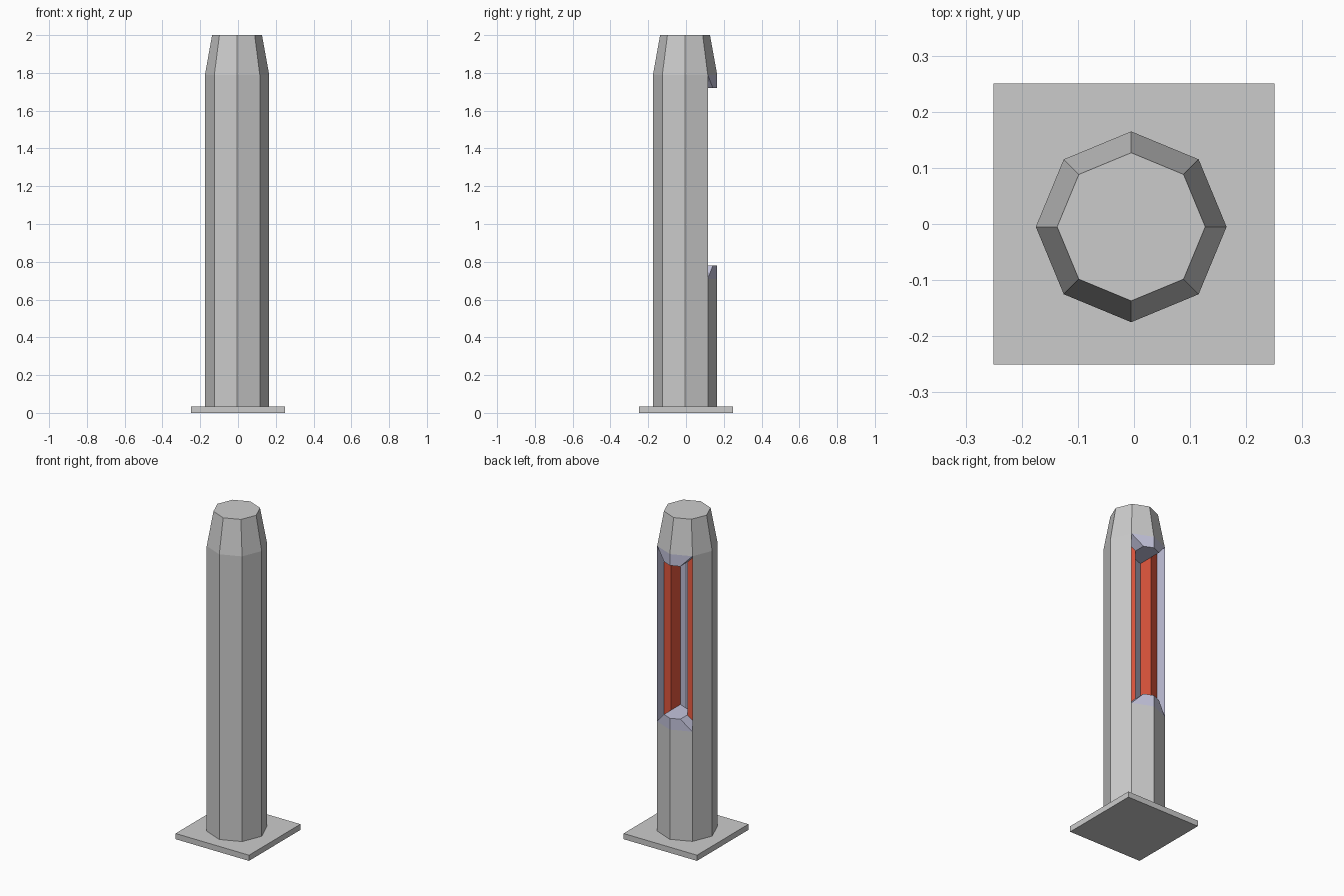
import bpy, bmesh, math

if "Cube" in bpy.data.objects:
    bpy.data.objects.remove(bpy.data.objects["Cube"])

CX = CY = -0.005                 # the column sits slightly off centre
R, R_TOP = 0.17, 0.132
Z0, Z_LOW, Z_HIGH, Z_TOP = 0.035, 0.71, 1.79, 2.0
INSET = 0.07
STRIP_DEPTH, BACK_DEPTH = 0.068, 0.16


def material(name, rgb):
    m = bpy.data.materials.new(name)
    m.diffuse_color = (*rgb, 1)
    m.use_nodes = True
    m.node_tree.nodes["Principled BSDF"].inputs["Base Color"].default_value = m.diffuse_color
    return m


def finish(bm, name, mats=()):
    bmesh.ops.remove_doubles(bm, verts=bm.verts[:], dist=0.0005)
    bmesh.ops.recalc_face_normals(bm, faces=bm.faces[:])
    me = bpy.data.meshes.new(name)
    bm.to_mesh(me)
    bm.free()
    for m in mats:
        me.materials.append(m)
    ob = bpy.data.objects.new(name, me)
    bpy.context.collection.objects.link(ob)
    return ob


# Base plate
bm = bmesh.new()
bmesh.ops.create_cube(bm, size=1)
for v in bm.verts:
    v.co = (v.co.x * 0.5, v.co.y * 0.5, (v.co.z + 0.5) * Z0)
finish(bm, "base_plate")

# Octagonal column with tapered top
bm = bmesh.new()
GREY, BLUE, RED = 0, 1, 2


def face(pts, mat=GREY):
    f = bm.faces.new([bm.verts.new(p) for p in pts])
    f.material_index = mat


def ring(r, z):
    return [(CX + r * math.cos(i * math.pi / 4), CY + r * math.sin(i * math.pi / 4), z)
            for i in range(8)]


rings = [ring(R, Z0), ring(R, Z_LOW), ring(R, Z_HIGH), ring(R_TOP, Z_TOP)]
face(rings[0])
face(rings[-1])
for level in range(3):
    a, b = rings[level], rings[level + 1]
    for i in range(8):
        if level == 1 and i in (1, 2):      # the recess fills these two sides
            continue
        j = (i + 1) % 8
        face([a[i], a[j], b[j], b[i]])

# Stepped recess in the two back sides
xo = R * math.sqrt(0.5)
yo, ym = CY + xo, CY + R
t = INSET / (2 * R * math.sin(math.pi / 8))
xi, yi = xo * (1 - t), yo + (ym - yo) * t
for s in (-1, 1):
    ends = []
    for zo, zi in ((Z_LOW, Z_LOW + INSET), (Z_HIGH, Z_HIGH - INSET)):
        def p(x, y, z):
            return (CX + s * x, y, z)
        outer, outer_in = p(xo, yo, zo), p(xo, yo - STRIP_DEPTH, zo)
        inner, step = p(xi, yi, zi), p(xi, yi - STRIP_DEPTH, zi)
        deep, mid_deep = p(xi, yi - BACK_DEPTH, zi), p(0, ym - BACK_DEPTH, zi)
        mid, mid_in = p(0, ym, zo), p(0, ym, zi)
        face([mid, outer, inner, mid_in], BLUE)              # end frame
        face([outer, outer_in, step, inner], BLUE)           # slanted end of side step
        face([mid_in, inner, step, deep, mid_deep], BLUE)    # sill and lintel
        ends.append([outer, outer_in, step, deep, mid_deep])
    lo, hi = ends
    for k, mat in enumerate((BLUE, RED, RED, BLUE)):         # upright walls
        face([lo[k], lo[k + 1], hi[k + 1], hi[k]], mat)

finish(bm, "column", [material("grey", (0.6, 0.6, 0.6)),
                      material("blue_grey", (0.55, 0.55, 0.72)),
                      material("red", (0.8, 0.1, 0.05))])
